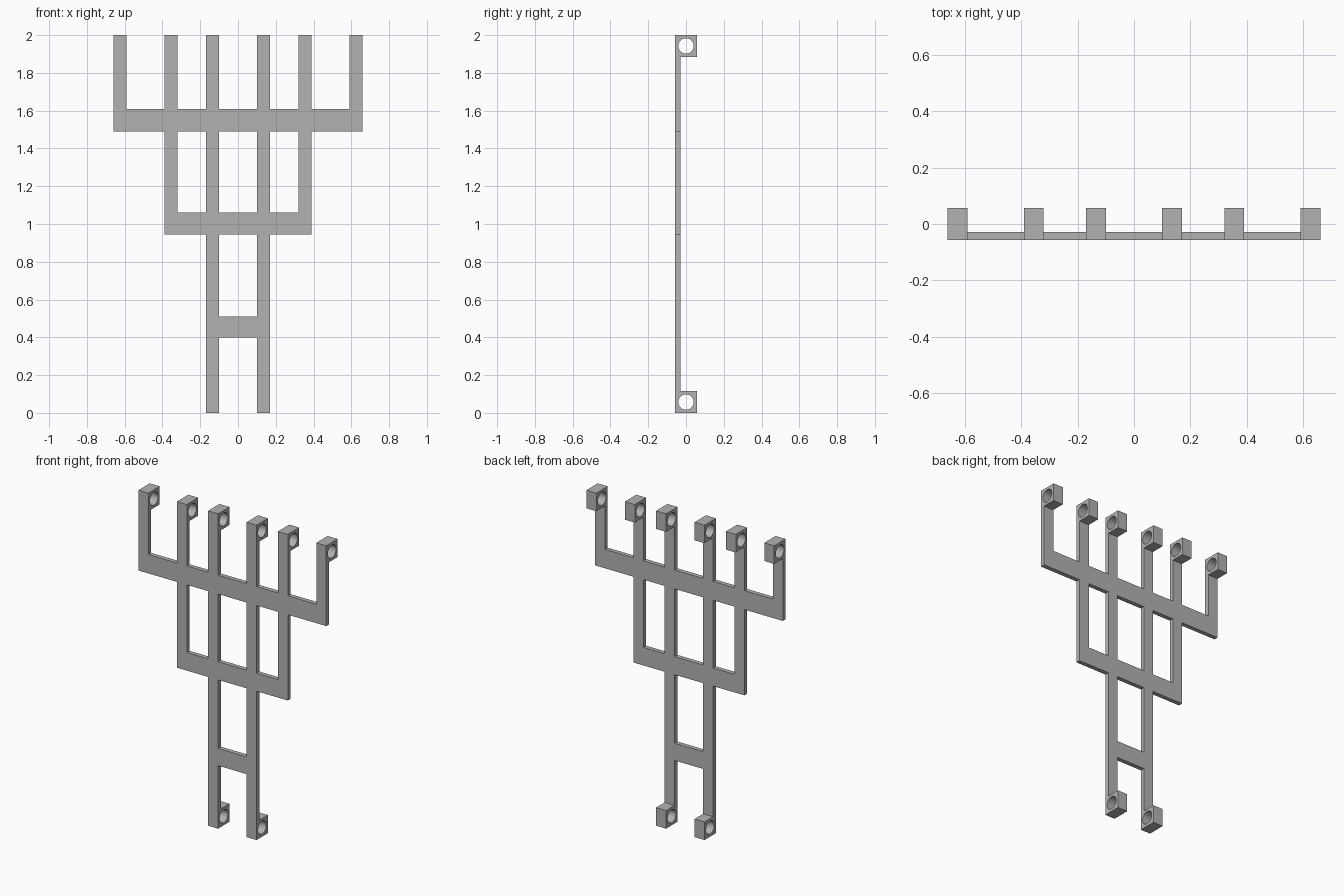
import bpy
import bmesh
from math import cos, sin, tau

if "Cube" in bpy.data.objects:
    bpy.data.objects.remove(bpy.data.objects["Cube"])

# One grey for the whole bracket
grey = bpy.data.materials.new("mid grey")
grey.use_nodes = True
colour = (0.45, 0.45, 0.45, 1)
grey.diffuse_color = colour
grey.node_tree.nodes["Principled BSDF"].inputs["Base Color"].default_value = colour

FRONT, BACK, PLATE_BACK = -0.057, 0.057, -0.029
HEIGHT, EYE, HOLE = 2.0, 0.115, 0.041

# Strips as (inner x, outer x, lowest z); crossbars as (outer x, low z, high z)
STRIPS = [(0.10, 0.17, EYE), (0.32, 0.39, 0.945), (0.59, 0.66, 1.49)]
BARS = [(0.17, 0.40, 0.51), (0.39, 0.945, 1.06), (0.66, 1.49, 1.61)]


def finish(name, bm):
    bmesh.ops.recalc_face_normals(bm, faces=bm.faces)
    mesh = bpy.data.meshes.new(name)
    bm.to_mesh(mesh)
    bm.free()
    mesh.materials.append(grey)
    obj = bpy.data.objects.new(name, mesh)
    bpy.context.collection.objects.link(obj)
    return obj


def extrude(bm, offset):
    made = bmesh.ops.extrude_face_region(bm, geom=bm.faces[:])["geom"]
    verts = [v for v in made if isinstance(v, bmesh.types.BMVert)]
    bmesh.ops.translate(bm, vec=offset, verts=verts)


def filled(x, z):
    x = abs(x)
    return (any(a < x < b and z > low for a, b, low in STRIPS)
            or any(x < w and low < z < high for w, low, high in BARS))


# Flat lattice: fill the grid cells covered by a strip or a bar, then thicken
half = [x for a, b, _ in STRIPS for x in (a, b)]
xs = sorted([-x for x in half] + half)
zs = sorted({EYE, HEIGHT - EYE} | {z for _, low, high in BARS for z in (low, high)})
bm = bmesh.new()
for x0, x1 in zip(xs, xs[1:]):
    for z0, z1 in zip(zs, zs[1:]):
        if filled((x0 + x1) / 2, (z0 + z1) / 2):
            corners = [(x0, z0), (x1, z0), (x1, z1), (x0, z1)]
            bm.faces.new([bm.verts.new((x, FRONT, z)) for x, z in corners])
bmesh.ops.remove_doubles(bm, verts=bm.verts, dist=0.0001)
extrude(bm, (0, PLATE_BACK - FRONT, 0))
finish("lattice_plate", bm)


# Square eye block with a round hole running along x
def eye_block(name, x0, x1, z, sides=32):
    bm = bmesh.new()
    inner, outer = [], []
    for i in range(sides):
        c, s = cos(tau * i / sides), sin(tau * i / sides)
        reach = 1 / max(abs(c), abs(s))
        inner.append(bm.verts.new((x0, HOLE * c, z + HOLE * s)))
        outer.append(bm.verts.new((x0, BACK * c * reach, z + EYE / 2 * s * reach)))
    for i in range(sides):
        j = (i + 1) % sides
        bm.faces.new((inner[i], inner[j], outer[j], outer[i]))
    extrude(bm, (x1 - x0, 0, 0))
    obj = finish(name, bm)
    bpy.ops.object.select_all(action="DESELECT")
    obj.select_set(True)
    bpy.context.view_layer.objects.active = obj
    bpy.ops.object.shade_smooth_by_angle()


# Eyes on top of every strip, and at the foot of the two long strips
for side, sign in (("left", 1), ("right", -1)):
    for label, (a, b, low) in zip(("inner", "middle", "outer"), STRIPS):
        x0, x1 = sorted((sign * a, sign * b))
        eye_block(f"{side}_{label}_top_eye", x0, x1, HEIGHT - EYE / 2)
        if low == EYE:
            eye_block(f"{side}_{label}_bottom_eye", x0, x1, EYE / 2)
